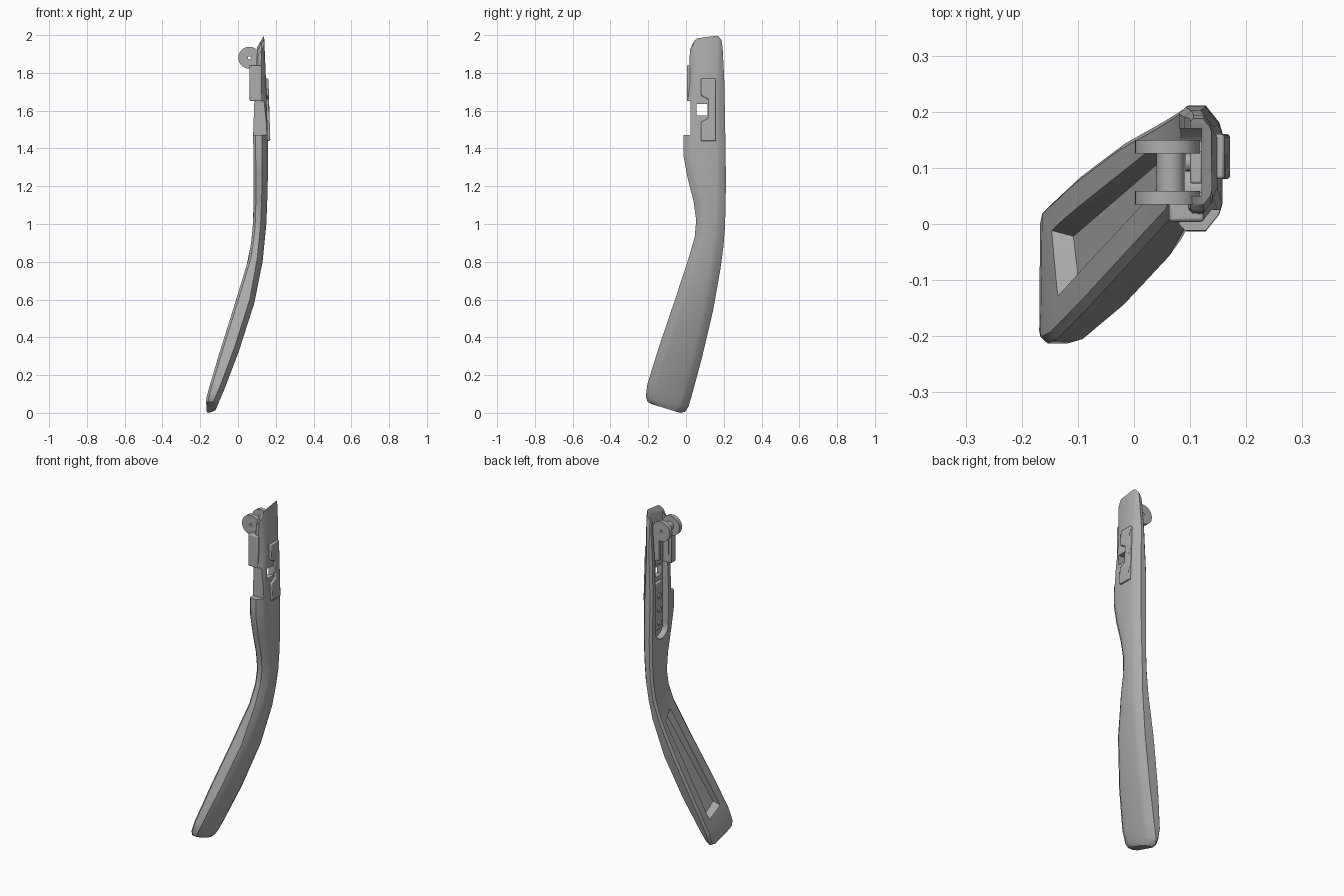
import bpy, bmesh, math
from mathutils import Matrix, Vector

if "Cube" in bpy.data.objects:
    bpy.data.objects.remove(bpy.data.objects["Cube"])

grey = bpy.data.materials.new("matte_grey")
grey.use_nodes = True
grey.diffuse_color = (0.42, 0.42, 0.42, 1)
grey.node_tree.nodes["Principled BSDF"].inputs["Base Color"].default_value = grey.diffuse_color


def finish(bm, name, bevel=0):
    bmesh.ops.recalc_face_normals(bm, faces=bm.faces)
    mesh = bpy.data.meshes.new(name)
    bm.to_mesh(mesh)
    bm.free()
    mesh.materials.append(grey)
    ob = bpy.data.objects.new(name, mesh)
    bpy.context.collection.objects.link(ob)
    if bevel:
        mod = ob.modifiers.new("soft_edges", "BEVEL")
        mod.width, mod.segments = bevel, 2
    return ob


def box(name, lo, hi, bevel=0):
    bm = bmesh.new()
    lo, hi = Vector(lo), Vector(hi)
    size = Matrix.Diagonal((*(hi - lo), 1))
    bmesh.ops.create_cube(bm, size=1, matrix=Matrix.Translation((lo + hi) / 2) @ size)
    return finish(bm, name, bevel)


def cylinder(name, axis, centre, radius, depth, bevel=0):
    turn = Matrix.Rotation(math.pi / 2, 4, "X" if axis == "Y" else "Y")
    bm = bmesh.new()
    bmesh.ops.create_cone(bm, cap_ends=True, segments=40, radius1=radius, radius2=radius,
                          depth=depth, matrix=Matrix.Translation(centre) @ turn)
    return finish(bm, name, bevel)


def activate(ob):
    bpy.ops.object.select_all(action="DESELECT")
    ob.select_set(True)
    bpy.context.view_layer.objects.active = ob


def cut(ob, *cutters):
    activate(ob)
    for c in cutters:
        mod = ob.modifiers.new("cut", "BOOLEAN")
        mod.operation, mod.solver, mod.object = "DIFFERENCE", "EXACT", c
        bpy.ops.object.modifier_apply(modifier=mod.name)


def lerp(table, z):
    if z <= table[0][0]:
        return table[0][1]
    for (a, p), (b, q) in zip(table, table[1:]):
        if z <= b:
            return p + (q - p) * (z - a) / (b - a)
    return table[-1][1]


# Inner and outer side of the arm by height
INNER = [(0, -.165), (.07, -.17), (.2, -.135), (.8, .053), (.9, .07), (1, .08),
         (1.2, .084), (1.47, .08), (1.65, .085), (1.95, .1)]
OUTER = [(0, -.125), (.13, -.07), (.2, -.04), (.4, .03), (.6, .092), (.8, .13),
         (1, .15), (1.2, .158), (1.45, .158), (1.8, .147), (2, .138)]

# Arm stations: front z, front y, back z, back y
STATIONS = [(1.98, .035, 2, .188), (1.95, .021, 1.96, .194), (1.75, .014, 1.75, .203),
            (1.47, -.012, 1.47, .208), (1.36, -.013, 1.36, .21), (1.25, .007, 1.24, .211),
            (1.12, .04, 1.1, .21), (1.02, .054, .98, .206), (.93, .046, .88, .198),
            (.82, .014, .76, .182), (.6, -.058, .54, .143), (.35, -.143, .29, .084),
            (.15, -.205, .09, .03), (.085, -.213, .03, .012), (.058, -.203, .006, -.005),
            (.046, -.18, .0, -.03)]

# Cross-section: distance in from the side, distance in from the edge
HALF = [(0, .012, 0), (0.012, 0, 0), (.03, 0, 1), (.006, .03, 1), (0, .05, 1)]
bm = bmesh.new()
rings = []
for i, (zf, yf, zb, yb) in enumerate(STATIONS):
    c = .5 if i < 2 else 1
    ring = []
    for back in (False, True):
        for dx, dy, outer in (reversed(HALF) if back else HALF):
            dx, dy = dx * c, dy * c
            y = yb - dy if back else yf + dy
            z = zf + (zb - zf) * (y - yf) / (yb - yf)
            xo = lerp(OUTER, z)
            x = xo - dx if outer else lerp(INNER, z) + dx
            if i < 2:  # sloping top
                z -= (xo - x) * 1.75
            ring.append(bm.verts.new((x, y, z)))
    rings.append(ring)
for a, b in zip(rings, rings[1:]):
    for k in range(len(a)):
        j = (k + 1) % len(a)
        bm.faces.new((a[k], a[j], b[j], b[k]))
bm.faces.new(rings[0])
bm.faces.new(rings[-1])
arm = finish(bm, "arm")

# Tapered recess in the inner side of the lower arm
bm = bmesh.new()
for z, y, sz, sy in ((.19, -.13, 1, 1), (.15, -.01, 1, -1), (.8, .075, -1, 1), (.75, .14, -1, -1)):
    bm.verts.new((lerp(INNER, z) - .004, y, z))
    zi = z + sz * .02
    bm.verts.new((lerp(INNER, zi) + .035, y + sy * .012, zi))
bmesh.ops.convex_hull(bm, input=bm.verts)
recess = finish(bm, "recess_cutter")

# Hinge channel with a round lower end, front notch and square window
channel = box("channel_cutter", (-.05, .05, 1.28), (.12, .17, 2.1))
channel_end = cylinder("channel_end_cutter", "X", (.035, .11, 1.28), .0599, .1698)
notch = box("notch_cutter", (-.05, -.1, 1.47), (.3, .025, 1.65))
window = box("window_cutter", (-.05, .055, 1.575), (.3, .115, 1.635))
cut(arm, recess, channel, channel_end, notch, window)

# Raised clip on the outer side, open around the window
bm = bmesh.new()
outline = [(.08, 1.44), (.16, 1.44), (.16, 1.77), (.08, 1.77),
           (.08, 1.68), (.118, 1.66), (.118, 1.56), (.08, 1.54)]
face = bm.faces.new([bm.verts.new((.171 - (z - 1.44) * .03, y, z)) for y, z in outline])
made = bmesh.ops.extrude_face_region(bm, geom=[face])["geom"]
bmesh.ops.translate(bm, vec=(-.03, 0, 0), verts=[v for v in made if isinstance(v, bmesh.types.BMVert)])
clip = finish(bm, "outer_clip", .005)

# Hinge block at the front edge
block = box("hinge_block", (.062, .004, 1.65), (.125, .052, 1.84), .006)

# Hinge discs with their lugs, joined by a barrel
pivot = (.06, .092, 1.88)
pin_hole = cylinder("pin_hole_cutter", "Y", pivot, .008, .4)
for name, y in (("front", .047), ("back", .138)):
    disc = cylinder(name + "_hinge_disc", "Y", (pivot[0], y, pivot[2]), .058, .024)
    cut(disc, pin_hole)
    box(name + "_hinge_lug", (.075, y - .01, 1.7), (.125, y + .01, 1.89))
barrel = cylinder("hinge_barrel", "Y", (.065, pivot[1], pivot[2]), .025, .07)
cut(barrel, pin_hole)

# Hinge plates and screws inside the channel
for name, low, high in (("lower", 1.27, 1.55), ("upper", 1.66, 1.83)):
    box(name + "_hinge_plate", (.1, .072, low), (.122, .148, high), .004)
for k in range(3):
    cylinder("screw_%d" % (k + 1), "X", (.098, .11, 1.31 + .08 * k), .016, .012)

for cutter in (recess, channel, channel_end, notch, window, pin_hole):
    bpy.data.objects.remove(cutter)
for ob in [o for o in bpy.context.collection.objects if o.type == "MESH" and grey.name in o.data.materials]:
    activate(ob)
    bpy.ops.object.shade_smooth_by_angle(angle=math.radians(32))
